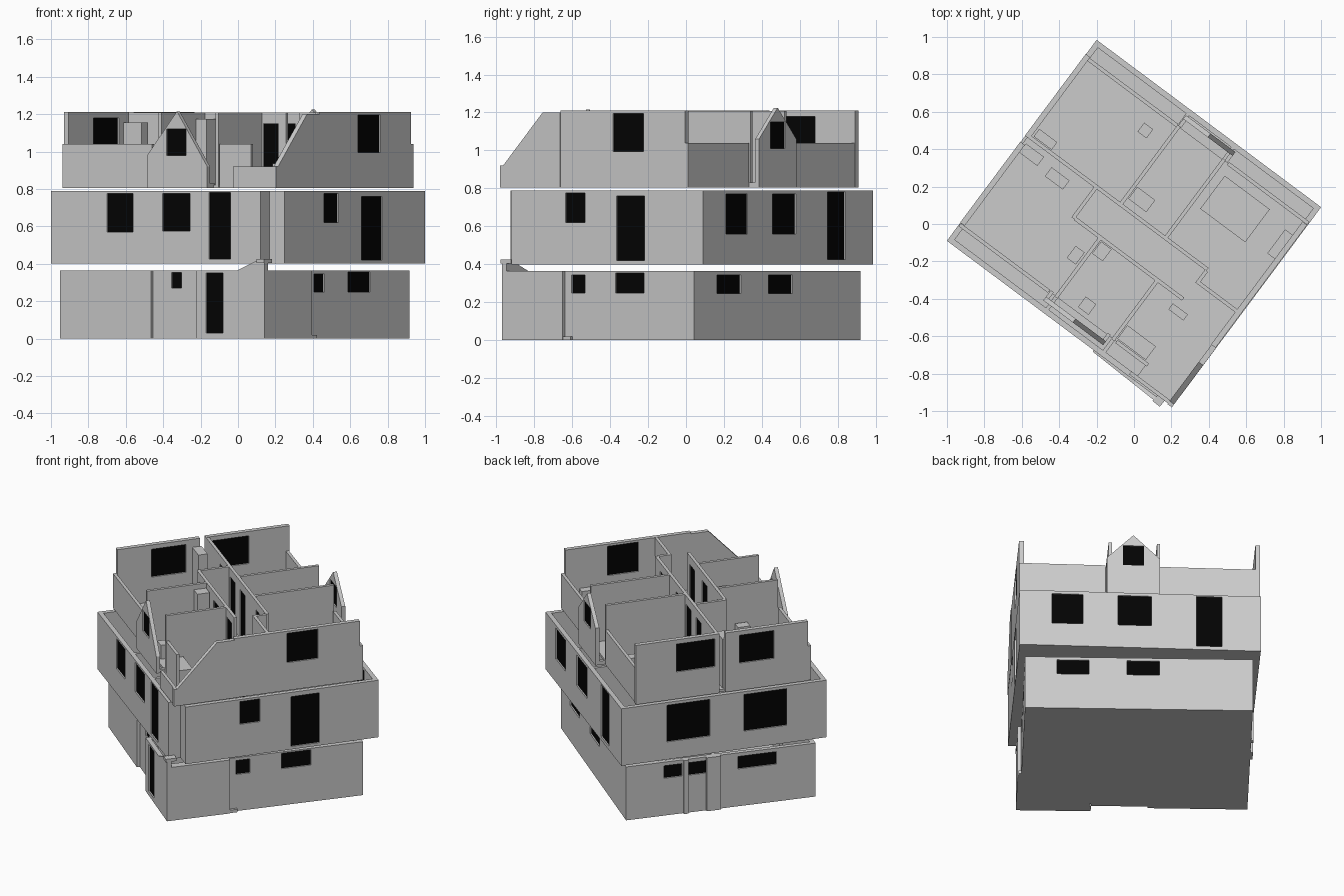
import bpy, math
from mathutils import Matrix

if "Cube" in bpy.data.objects:
    bpy.data.objects.remove(bpy.data.objects["Cube"])

# The house plan is drawn square to (u, v), then turned on z
TURN = Matrix.Rotation(math.radians(-36.7), 4, 'Z')
BLACK = bpy.data.materials.new("black_glass")
BLACK.diffuse_color = (0.001, 0.001, 0.001, 1)
BLACK.use_nodes = True
BLACK.node_tree.nodes["Principled BSDF"].inputs["Base Color"].default_value = BLACK.diffuse_color


def plate(name, loops, thick, matrix, mat=None):
    """Flat outline (first loop) with holes (other loops), thickened."""
    cu = bpy.data.curves.new(name, 'CURVE')
    cu.dimensions, cu.fill_mode, cu.extrude = '2D', 'BOTH', thick / 2
    for pts in loops:
        s = cu.splines.new('POLY')
        s.points.add(len(pts) - 1)
        for p, (a, b) in zip(s.points, pts):
            p.co = (a, b, 0, 1)
        s.use_cyclic_u = True
    tmp = bpy.data.objects.new(name, cu)
    bpy.context.collection.objects.link(tmp)
    dg = bpy.context.evaluated_depsgraph_get()
    me = bpy.data.meshes.new_from_object(tmp.evaluated_get(dg))
    bpy.data.objects.remove(tmp)
    me.materials.clear()
    me.shade_flat()
    if mat:
        me.materials.append(mat)
    ob = bpy.data.objects.new(name, me)
    ob.matrix_world = TURN @ matrix
    bpy.context.collection.objects.link(ob)
    return ob


def rect(a0, a1, b0, b1):
    return [(a0, b0), (a1, b0), (a1, b1), (a0, b1)]


def wall(name, axis, c, outline, holes=(), t=0.03):
    """Upright wall along u or v at offset c; holes get a black pane."""
    if axis == 'u':
        m = Matrix(((1, 0, 0, 0), (0, 0, -1, c), (0, 1, 0, 0), (0, 0, 0, 1)))
    else:
        m = Matrix(((0, 0, 1, c), (1, 0, 0, 0), (0, 1, 0, 0), (0, 0, 0, 1)))
    if not isinstance(outline[0], tuple):
        outline = rect(*outline)
    plate(name, [outline] + [rect(*h) for h in holes], t, m)
    for h in holes:
        plate(name + "_pane", [rect(*h)], t * 0.4, m, BLACK)


def slab(name, pts, z0, z1):
    plate(name, [pts], z1 - z0, Matrix.Translation((0, 0, (z0 + z1) / 2)))


def box(name, u, v, su, sv, z0, z1):
    slab(name, rect(u - su / 2, u + su / 2, v - sv / 2, v + sv / 2), z0, z1)


# ---------- lower storey (turned slightly further than the rest) ----------
UPPER_TURN = TURN
TURN = Matrix.Rotation(math.radians(-38.4), 4, 'Z')
Z0, Z1 = 0.0, 0.365
slab("lower_floor", [(-.71, -.61), (-.10, -.61), (-.10, -.58), (.26, -.58), (.26, -.66),
                     (.68, -.66), (.68, .59), (-.71, .59)], 0, .015)
wall("lower_front_left", 'u', -.609, (-.72, -.10, Z0, Z1))
wall("lower_front_middle", 'u', -.59, (-.10, .25, Z0, Z1), [(.025, .095, .27, .352)])
wall("lower_front_right", 'u', -.657, (.25, .714, Z0, Z1), [(.315, .43, .03, .35)])
wall("lower_front_return", 'v', .265, (-.642, -.605, Z0, Z1))
wall("lower_right", 'v', .677, (-.642, .572, Z0, Z1),
     [(-.22, -.13, .25, .345), (.075, .265, .25, .355)])
wall("lower_right_pier", 'v', .703, (-.642, -.265, Z0, Z1), [], .022)
box("lower_right_foot", .70, -.24, .02, .05, 0, .02)
wall("lower_back", 'u', .587, (-.72, .692, Z0, Z1),
     [(.295, .495, .245, .345), (-.142, .059, .245, .345)])
wall("lower_left", 'v', -.705, (-.594, .572, Z0, Z1),
     [(.24, .357, .255, .34), (.067, .195, .255, .34), (-.37, -.12, .255, .34)])
for k, v in enumerate((.217, .039)):
    box(f"lower_left_bump_{k}", -.725, v, .02, .03 + .06 * k, 0, Z1)
# sloping porch wall at the front corner
wall("porch_slope", 'u', -.657, [(.525, .364), (.714, .364), (.714, .42), (.67, .42)])
box("porch_cap", .69, -.645, .05, .07, .405, .425)
# lower partitions
wall("lower_partition", 'u', .03, (-.69, .66, .01, Z1), [], .02)
wall("lower_cross_wall", 'v', .28, (-.60, .02, .01, Z1), [], .02)
TURN = UPPER_TURN

# ---------- middle storey ----------
M0, M1 = .40, .79
U, V = .7485, .67
slab("middle_floor", [(-.74, -.66), (.64, -.66), (.64, -.58), (.74, -.58), (.74, .66), (-.74, .66)],
     M0, .415)
wall("middle_front", 'u', -V + .015, (-U, .65, M0, M1),
     [(-.375, -.20, .57, .775), (-.005, .18, .575, .775), (.305, .45, .425, .78)])
wall("middle_back", 'u', V - .015, (-U, U, M0, M1),
     [(.355, .547, .56, .77), (-.07, .137, .56, .77), (-.507, -.348, .425, .78)])
wall("middle_right", 'v', U - .015, (-.59, V - .03, M0, M1),
     [(-.235, -.105, .62, .775), (.10, .285, .42, .76)])
wall("middle_left", 'v', -U + .015, (-V + .03, V - .03, M0, M1),
     [(.09, .37, .52, .77), (-.41, -.13, .52, .77)])
wall("middle_notch_side", 'v', .635, (-.64, -.59, M0, M1))
wall("middle_notch_back", 'u', -.575, (.62, U - .03, M0, M1))

# ---------- top storey ----------
T0, T1, KNEE = .805, 1.21, 1.04
G = .745
slab("top_floor", [(-.735, -.56), (.50, -.56), (.50, -.65), (.735, -.65), (.735, .56), (-.735, .56)],
     T0, .82)
wall("knee_back_right", 'u', .56, (.21, G, T0, KNEE), [], .02)
wall("knee_back_left", 'u', .56, (-G, -.13, T0, KNEE), [], .02)
wall("knee_front_left", 'u', -.56, (-G, -.15, T0, KNEE), [], .02)
wall("knee_front_right", 'u', -.56, (.30, .51, T0, KNEE), [], .02)
wall("bay_front", 'u', -.65, (.46, .731, T0, .92), [], .02)
wall("gable_right", 'v', G - .015, (-.27, .549, T0, T1), [(.075, .275, .995, 1.195)])
wall("gable_right_slope", 'v', G - .012,
     [(-.665, T0), (-.27, T0), (-.27, 1.2), (-.385, 1.2), (-.645, .92), (-.665, .92)], [], .03)
wall("gable_left_a", 'v', -G + .01, (.03, .575, T0, T1), [(.06, .31, .99, 1.18)])
wall("gable_left_b", 'v', -G + .01, (-.549, -.01, T0, T1), [(-.325, -.10, .99, 1.18)])
# dormer faces, standing forward of the knee walls
wall("dormer_back", 'u', .62, [(-.125, T0), (.205, T0), (.205, 1.06), (.04, 1.225), (-.125, 1.06)],
     [(-.025, .105, 1.01, 1.15)], .025)
wall("dormer_front", 'u', -.605, [(-.145, T0), (.255, T0), (.255, .92), (.053, 1.215), (-.145, .98)],
     [(-.015, .115, .98, 1.12)], .025)
for k, (u, v) in enumerate(((-.115, .585), (.195, .585), (-.135, -.575), (.245, -.575))):
    box(f"dormer_cheek_foot_{k}", u, v, .02, .05, T0, .83)

# ---------- partitions, same plan on the two upper storeys ----------
for tag, z0, z1, end in (("middle", M0 + .005, M1, .64), ("top", T0 + .005, T1 - .002, .565)):
    d0, d1 = z0 + .02, z0 + .34
    door = lambda a: (a, a + .10, d0, d1)
    wall(tag + "_hall_north_left", 'u', .04, (-.72, -.27, z0, z1), [door(-.45)], .02)
    wall(tag + "_hall_north", 'u', .04, (-.27, .46, z0, z1), [door(-.25), door(-.05), door(.26)], .02)
    wall(tag + "_hall_north_right", 'u', -.045, (.46, .72, z0, z1), [], .02)
    wall(tag + "_hall_jog", 'v', .46, (-.055, .03, z0, z1), [], .02)
    wall(tag + "_hall_end", 'v', -.28, (-.17, .03, z0, z1), [], .02)
    wall(tag + "_hall_south", 'u', -.165, (-.27, .45, z0, z1), [door(-.24), door(.05), door(.30)], .02)
    for i, (c, a, b) in enumerate(((-.12, .05, end), (.18, .05, end),
                                   (-.10, -end, -.175), (.28, -end, -.175))):
        wall(f"{tag}_cross_{i}", 'v', c, (a, b, z0, z1), [], .02)

# ---------- fittings on the top storey ----------
for name, u, v, su, sv, h in (
        ("closet", -.66, -.03, .12, .06, .34), ("cabinet", -.475, -.05, .12, .06, .12),
        ("bench", -.65, .08, .12, .05, .12), ("stool", -.25, .437, .06, .06, .08),
        ("chimney", -.05, -.22, .07, .08, .36), ("basin", -.15, -.32, .06, .08, .14),
        ("side_cupboard", -.045, .13, .12, .08, .14), ("bed", .385, .387, .30, .22, .03),
        ("desk", .69, .38, .05, .16, .12), ("bath", .39, -.50, .19, .09, .10),
        ("shelf", .47, -.236, .10, .04, .12), ("low_unit", .06, -.50, .07, .07, .10)):
    box(name, u, v, su, sv, .815, .815 + h)
